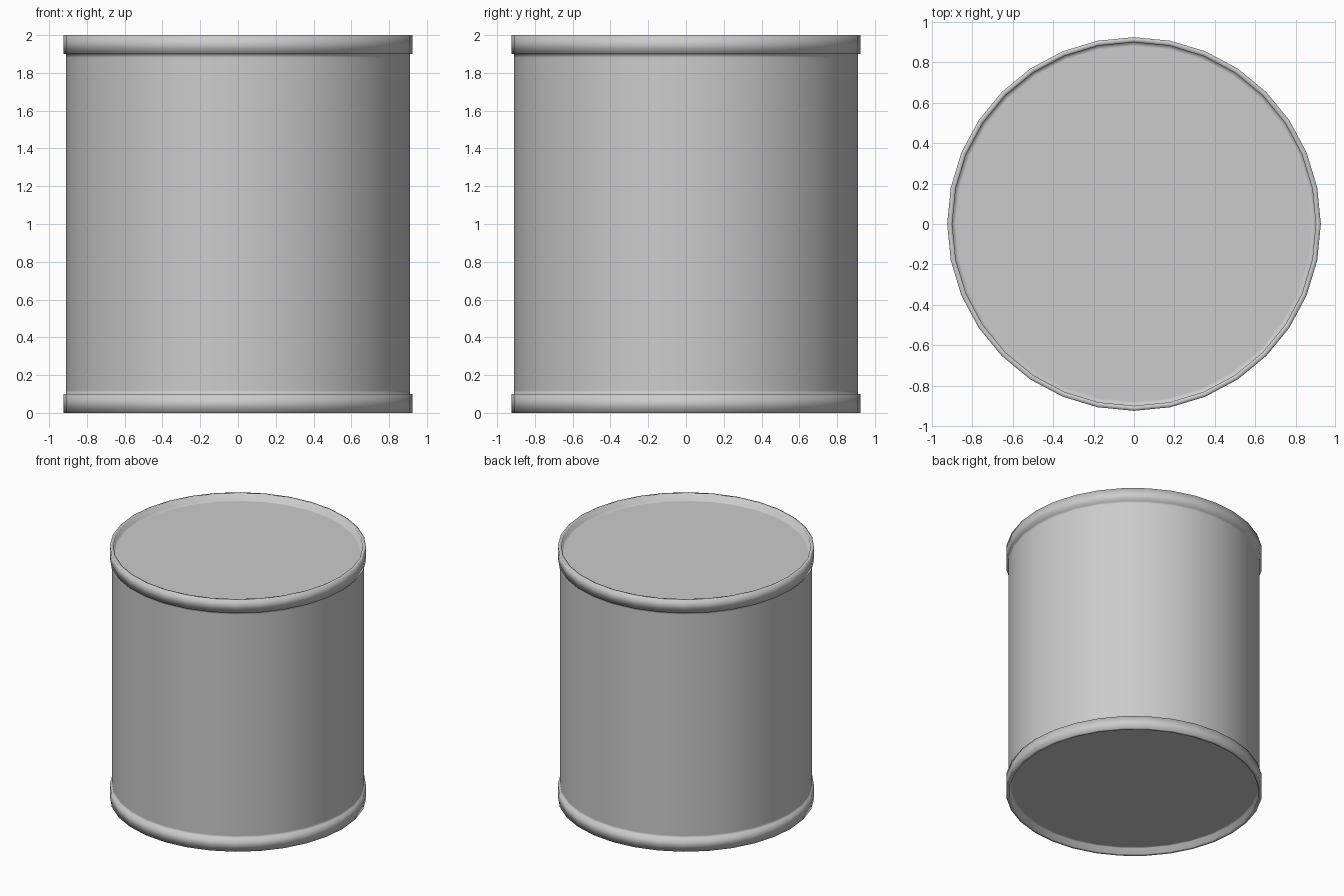
import bpy, bmesh, math

if "Cube" in bpy.data.objects:
    bpy.data.objects.remove(bpy.data.objects["Cube"])

SIDES = 32

# Half profile (radius, z): recessed base, bottom rim, start of the wall
half = [(0.88, 0.05), (0.90, 0.05), (0.90, 0.0), (0.925, 0.0),
        (0.925, 0.10), (0.91, 0.10), (0.91, 0.12)]
# Mirror about mid height for the top rim and recessed lid
profile = half + [(r, 2.0 - z) for r, z in reversed(half)]

bm = bmesh.new()


def ring(r, z):
    return [bm.verts.new((r * math.cos(2 * math.pi * i / SIDES),
                          r * math.sin(2 * math.pi * i / SIDES), z))
            for i in range(SIDES)]


# Rims and wall turned from the profile
rings = [ring(r, z) for r, z in profile]
for a, b in zip(rings, rings[1:]):
    for i in range(SIDES):
        j = (i + 1) % SIDES
        bm.faces.new((a[i], a[j], b[j], b[i]))

# Flat base and lid
bm.faces.new(rings[0][::-1])
bm.faces.new(rings[-1])
bmesh.ops.recalc_face_normals(bm, faces=bm.faces)

for f in bm.faces:
    f.smooth = True

mesh = bpy.data.meshes.new("tin_can")
bm.to_mesh(mesh)
bm.free()
can = bpy.data.objects.new("tin_can", mesh)
bpy.context.collection.objects.link(can)
